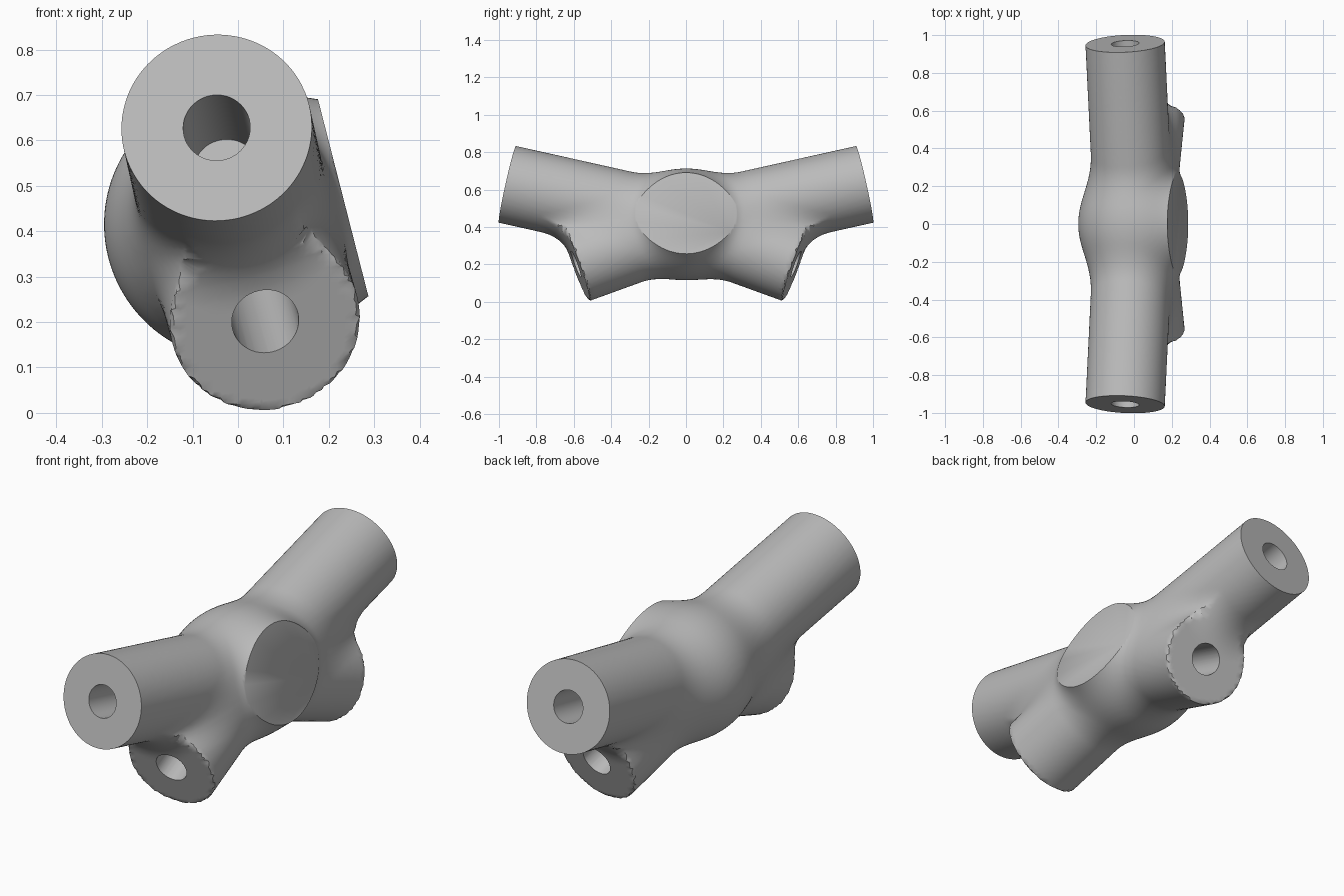
import bpy
import bmesh
from math import radians
from mathutils import Vector

if "Cube" in bpy.data.objects:
    bpy.data.objects.remove(bpy.data.objects["Cube"])

CENTRE = Vector((0, 0, 0.415))
TUBE_R, BALL_R, STUB_R, HOLE_R = 0.21, 0.286, 0.2, 0.074
BLEND, VOXEL, HOLE_DEPTH = 0.11, 0.015, 0.45
EXTRA = 0.06  # overlength, trimmed flat afterwards

upper = [Vector((-0.047, s * 0.955, 0.213)) for s in (-1, 1)]
lower = [Vector((0.06, s * 0.588, -0.213)) for s in (-1, 1)]
stub = Vector((0.969, 0, 0.248)).normalized() * 0.239

# Each limb: direction, length, radius
limbs = [(v.normalized(), v.length, TUBE_R) for v in lower]
limbs += [(v.normalized(), v.length + EXTRA, TUBE_R) for v in upper]
limbs.append((stub.normalized(), stub.length + EXTRA, STUB_R))

grey = bpy.data.materials.new("plain_grey")
grey.use_nodes = True
grey.diffuse_color = (0.5, 0.5, 0.5, 1)
grey.node_tree.nodes["Principled BSDF"].inputs["Base Color"].default_value = (0.5, 0.5, 0.5, 1)


def activate(obj):
    bpy.ops.object.select_all(action='DESELECT')
    obj.select_set(True)
    bpy.context.view_layer.objects.active = obj


def cylinder(bm, start, end, radius, sides=64):
    axis = end - start
    matrix = axis.to_track_quat('Z', 'Y').to_matrix().to_4x4()
    matrix.translation = (start + end) / 2
    bmesh.ops.create_cone(bm, cap_ends=True, segments=sides, radius1=radius,
                          radius2=radius, depth=axis.length, matrix=matrix)


def make_object(name, bm):
    mesh = bpy.data.meshes.new(name)
    bm.to_mesh(mesh)
    bm.free()
    mesh.materials.append(grey)
    obj = bpy.data.objects.new(name, mesh)
    bpy.context.collection.objects.link(obj)
    return obj


def limb_distance(p, limb):
    """Distance to a flat-ended tube and the direction it grows in."""
    axis, length, radius = limb
    along = p.dot(axis)
    side = p - axis * max(along, 0)
    dist = side.length
    if along - length > dist - radius:
        return along - length, axis
    return dist - radius, side / max(dist, 1e-6)


def blended_distance(p):
    """Ball and limbs joined with soft fillets."""
    d = p.length - BALL_R
    g = p.normalized()
    for limb in limbs:
        e, h = limb_distance(p, limb)
        t = min(max(0.5 + 0.5 * (e - d) / BLEND, 0), 1)
        d = e + (d - e) * t - BLEND * t * (1 - t)
        g = h.lerp(g, t)
    return d, g


# Rough body: ball and tubes fused into one skin
bm = bmesh.new()
bmesh.ops.create_icosphere(bm, subdivisions=4, radius=BALL_R)
for axis, length, radius in limbs:
    cylinder(bm, Vector(), axis * length, radius)
body = make_object("tube_joint", bm)
activate(body)
fuse = body.modifiers.new("fuse", 'REMESH')
fuse.mode = 'VOXEL'
fuse.voxel_size = VOXEL
bpy.ops.object.modifier_apply(modifier="fuse")

# Pull the skin on to the filleted shape
for v in body.data.vertices:
    p = v.co.copy()
    for step in range(5):
        d, g = blended_distance(p)
        if abs(d) < 0.0002:
            break
        p -= g * (d / max(g.length_squared, 0.2))
    v.co = p

# Trim the long tubes and the side pad flat
bm = bmesh.new()
bm.from_mesh(body.data)
for end in upper + [stub]:
    geom = bm.verts[:] + bm.edges[:] + bm.faces[:]
    bmesh.ops.bisect_plane(bm, geom=geom, dist=0.0001, plane_co=end,
                           plane_no=end.normalized(), clear_outer=True)
    rim = [e for e in bm.edges if e.is_boundary]
    bmesh.ops.holes_fill(bm, edges=rim, sides=0)
bmesh.ops.recalc_face_normals(bm, faces=bm.faces[:])
bm.to_mesh(body.data)
bm.free()

# Blind bores in the four tube ends
bm = bmesh.new()
for end in upper + lower:
    axis = end.normalized()
    cylinder(bm, end - axis * HOLE_DEPTH, end + axis * 0.03, HOLE_R, 48)
cutter = make_object("bore_cutter", bm)
cutter.hide_render = True
cut = body.modifiers.new("bores", 'BOOLEAN')
cut.operation = 'DIFFERENCE'
cut.solver = 'EXACT'
cut.object = cutter
activate(body)
bpy.ops.object.modifier_apply(modifier="bores")
bpy.data.objects.remove(cutter)

body.location = CENTRE
activate(body)
bpy.ops.object.shade_smooth_by_angle(angle=radians(35))
